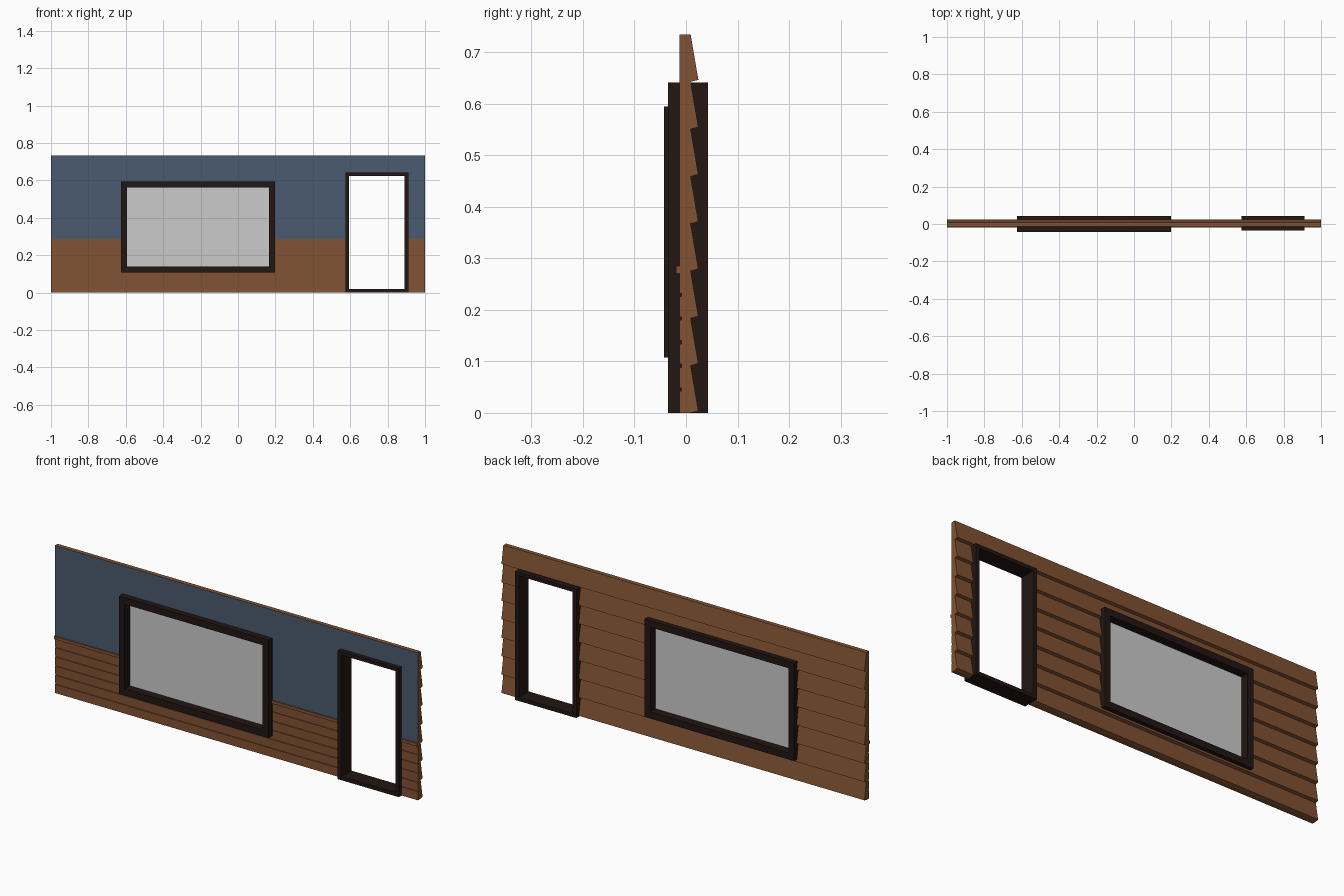
import bpy, bmesh

if "Cube" in bpy.data.objects:
    bpy.data.objects.remove(bpy.data.objects["Cube"])


def material(name, rgb):
    m = bpy.data.materials.new(name)
    m.diffuse_color = (*rgb, 1)
    m.use_nodes = True
    m.node_tree.nodes["Principled BSDF"].inputs["Base Color"].default_value = m.diffuse_color
    return m


WOOD = material("brown wood", (0.22, 0.085, 0.033))
BLUE = material("blue paint", (0.07, 0.105, 0.16))
DARK = material("dark trim", (0.016, 0.008, 0.007))


def finish(name, bm, mats=()):
    bmesh.ops.recalc_face_normals(bm, faces=bm.faces)
    me = bpy.data.meshes.new(name)
    bm.to_mesh(me)
    bm.free()
    for m in mats:
        me.materials.append(m)
    ob = bpy.data.objects.new(name, me)
    bpy.context.collection.objects.link(ob)
    return ob


def box(name, x0, x1, y0, y1, z0, z1, mats=()):
    bm = bmesh.new()
    bmesh.ops.create_cube(bm, size=1)
    for v in bm.verts:
        v.co = (x1 if v.co.x > 0 else x0, y1 if v.co.y > 0 else y0, z1 if v.co.z > 0 else z0)
    return finish(name, bm, mats)


def frame(name, x0, x1, y0, y1, z0, z1, w, wz):
    """Rectangular frame with a box section swept round four corners."""
    bm = bmesh.new()
    rings = []
    for cx, cz, sx, sz in ((x0, z0, 1, 1), (x1, z0, -1, 1), (x1, z1, -1, -1), (x0, z1, 1, -1)):
        ix, iz = cx + sx * w, cz + sz * wz
        rings.append([bm.verts.new(p) for p in
                      ((cx, y0, cz), (ix, y0, iz), (ix, y1, iz), (cx, y1, cz))])
    for i in range(4):
        a, b = rings[i], rings[(i + 1) % 4]
        for j in range(4):
            k = (j + 1) % 4
            bm.faces.new((a[j], a[k], b[k], b[j]))
    return finish(name, bm, [DARK])


# Wall cross-section (y, z): grooved wainscot and rail in front, lapped siding behind
FRONT, H, BOARDS = -0.013, 0.734, 8
profile = [(FRONT, 0)]
for i in range(1, 6):
    z = i * 0.0457
    profile += [(FRONT, z - 0.003), (FRONT + 0.004, z - 0.003),
                (FRONT + 0.004, z + 0.003), (FRONT, z + 0.003)]
profile += [(FRONT, 0.27), (-0.019, 0.27), (-0.019, 0.285), (FRONT, 0.285)]
paint_edge = len(profile) - 1
profile += [(FRONT, H), (0.009, H)]
step = H / BOARDS
for i in reversed(range(BOARDS)):
    profile += [(0.024, i * step + 0.004), (0.009, i * step)]

bm = bmesh.new()
left = [bm.verts.new((-1, y, z)) for y, z in profile]
right = [bm.verts.new((1, y, z)) for y, z in profile]
bm.faces.new(left)
bm.faces.new(right)
for i in range(len(profile)):
    j = (i + 1) % len(profile)
    f = bm.faces.new((left[i], left[j], right[j], right[i]))
    f.material_index = 1 if i == paint_edge else 0
wall = finish("wall", bm, [WOOD, BLUE])

# Door and window openings
for cutter in (box("window_cutter", -0.61, 0.183, -0.2, 0.2, 0.122, 0.578),
               box("door_cutter", 0.585, 0.901, -0.2, 0.2, -0.1, 0.632)):
    mod = wall.modifiers.new("opening", 'BOOLEAN')
    mod.operation = 'DIFFERENCE'
    mod.solver = 'EXACT'
    mod.object = cutter
    bpy.context.view_layer.objects.active = wall
    bpy.ops.object.modifier_apply(modifier=mod.name)
    bpy.data.objects.remove(cutter)

# Frames and glass
frame("window_frame", -0.626, 0.198, -0.043, 0.043, 0.107, 0.594, 0.032, 0.033)
frame("door_frame", 0.574, 0.911, -0.035, 0.043, 0.0, 0.641, 0.02, 0.018)
box("window_glass", -0.605, 0.178, -0.002, 0.002, 0.128, 0.573)
